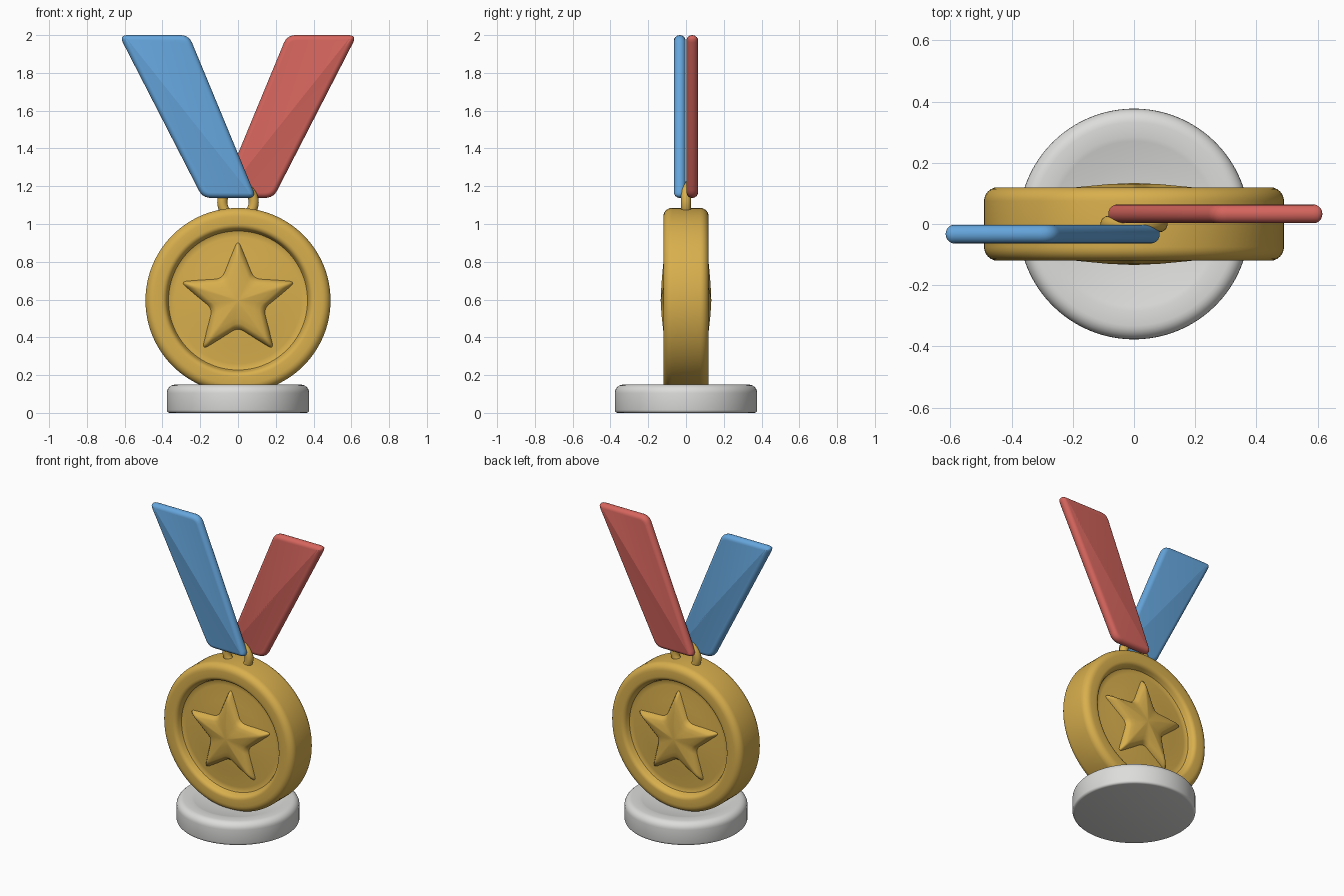
import bpy, bmesh, math
from mathutils import Vector, Matrix

cube = bpy.data.objects.get("Cube")
if cube:
    bpy.data.objects.remove(cube, do_unlink=True)


def material(name, rgb):
    m = bpy.data.materials.new(name)
    m.use_nodes = True
    m.diffuse_color = (*rgb, 1)
    m.node_tree.nodes["Principled BSDF"].inputs["Base Color"].default_value = (*rgb, 1)
    return m


gold = material("gold", (0.69, 0.43, 0.075))
blue = material("blue", (0.13, 0.38, 0.72))
red = material("red", (0.67, 0.13, 0.11))
grey = material("light grey", (0.72, 0.72, 0.71))


def finish(bm, name, mat, angle=40):
    bmesh.ops.recalc_face_normals(bm, faces=bm.faces)
    mesh = bpy.data.meshes.new(name)
    bm.to_mesh(mesh)
    bm.free()
    ob = bpy.data.objects.new(name, mesh)
    bpy.context.collection.objects.link(ob)
    mesh.materials.append(mat)
    bpy.ops.object.select_all(action="DESELECT")
    ob.select_set(True)
    bpy.context.view_layer.objects.active = ob
    bpy.ops.object.shade_smooth_by_angle(angle=math.radians(angle))
    return ob


def stack(bm, rings):
    """Bridge equal-length closed rings of points."""
    loops = [[bm.verts.new(p) for p in ring] for ring in rings]
    for a, b in zip(loops, loops[1:]):
        for i in range(len(a)):
            j = (i + 1) % len(a)
            bm.faces.new((a[i], a[j], b[j], b[i]))
    return loops


def lathe(bm, profile, steps=96):
    """Turn (radius, height) points around z; ends on the axis are merged."""
    turns = [2 * math.pi * i / steps for i in range(steps)]
    stack(bm, [[(r * math.cos(t), r * math.sin(t), z) for t in turns] for r, z in profile])
    bmesh.ops.remove_doubles(bm, verts=bm.verts, dist=1e-5)


def rounded(corners, radius, steps=5):
    """Round the corners of a closed 2D outline."""
    out = []
    for i, c in enumerate(corners):
        c = Vector(c)
        a = c + (Vector(corners[i - 1]) - c).normalized() * radius
        b = c + (Vector(corners[(i + 1) % len(corners)]) - c).normalized() * radius
        for k in range(steps + 1):
            t = k / steps
            out.append(a * (1 - t) ** 2 + c * (2 * t * (1 - t)) + b * t * t)
    return out


def arc(cx, cz, r, start, end, steps=6):
    angles = [math.radians(start + (end - start) * k / steps) for k in range(steps + 1)]
    return [(cx + r * math.cos(a), cz + r * math.sin(a)) for a in angles]


# Base: round plinth with a dished top
bm = bmesh.new()
lathe(bm, [(0, 0)] + arc(0.362, 0.015, 0.015, -90, 0, 3) + arc(0.332, 0.105, 0.045, 0, 90)
      + [(0.285, 0.15), (0.27, 0.147), (0.2, 0.13), (0.1, 0.12), (0, 0.117)])
for v in bm.verts:
    v.co.x *= 0.377 / 0.377
finish(bm, "base", grey)

# Medal: thick rounded rim around a gently domed floor, same on both sides
CENTRE = Matrix.Translation((0, 0, 0.595))
half = (arc(0.445, 0.075, 0.045, 0, 90) + arc(0.405, 0.09, 0.03, 90, 165, 5)
        + [(0.368, 0.078), (0.355, 0.073), (0.335, 0.073), (0.24, 0.082), (0.12, 0.09), (0, 0.093)])
bm = bmesh.new()
lathe(bm, [(r, -z) for r, z in reversed(half)] + half)
bm.transform(CENTRE @ Matrix.Rotation(math.pi / 2, 4, "X"))
finish(bm, "medal_disc", gold)

# Stars: soft pillowed relief on the front and back
points = [((0.315 if i % 2 == 0 else 0.143) * math.sin(math.pi * i / 5),
           (0.315 if i % 2 == 0 else 0.143) * math.cos(math.pi * i / 5)) for i in range(10)]
outline = rounded(points, 0.038)
layers = [(1.04, 0.06), (1.02, 0.083), (0.96, 0.097), (0.89, 0.109), (0.8, 0.116),
          (0.6, 0.122), (0.3, 0.13)]
for name, side in (("front_star", -1), ("back_star", 1)):
    bm = bmesh.new()
    loops = stack(bm, [[(p.x * s, side * y, p.y * s) for p in outline] for s, y in layers])
    tip = bm.verts.new((0, side * 0.134, 0))
    top = loops[-1]
    for i in range(len(top)):
        bm.faces.new((top[i - 1], top[i], tip))
    bm.faces.new(loops[0])
    bm.transform(CENTRE)
    finish(bm, name, gold, 60)

# Ring that links the medal to the ribbons
bpy.ops.mesh.primitive_torus_add(location=(0, 0, 1.115), rotation=(math.pi / 2, 0, 0),
                                 major_radius=0.083, minor_radius=0.027,
                                 major_segments=48, minor_segments=16)
ring = bpy.context.object
ring.name = "hanging_ring"
ring.data.materials.append(gold)
bpy.ops.object.shade_smooth()

# Ribbons: flat slanted straps with rounded edges, the red one turned half round
strap = rounded([(-0.63, 2), (-0.26, 2), (0.097, 1.138), (-0.187, 1.138)], 0.045)
middle = sum(strap, Vector((0, 0))) / len(strap)
for name, mat, turn in (("blue_ribbon", blue, 0), ("red_ribbon", red, math.pi)):
    bm = bmesh.new()
    rings = []
    for inset, y in arc(0, 0, 1, 90, -90, 10):
        inner = (1 - inset) * 0.028
        ring_pts = []
        for i, p in enumerate(strap):
            along = (strap[(i + 1) % len(strap)] - strap[i - 1]).normalized()
            ring_pts.append((p.x + along.y * inner, -0.033 + y * 0.03, p.y - along.x * inner))
        rings.append(ring_pts)
    loops = stack(bm, rings)
    bm.faces.new(loops[0])
    bm.faces.new(loops[-1])
    bm.transform(Matrix.Rotation(turn, 4, "Z"))
    finish(bm, name, mat, 50)
